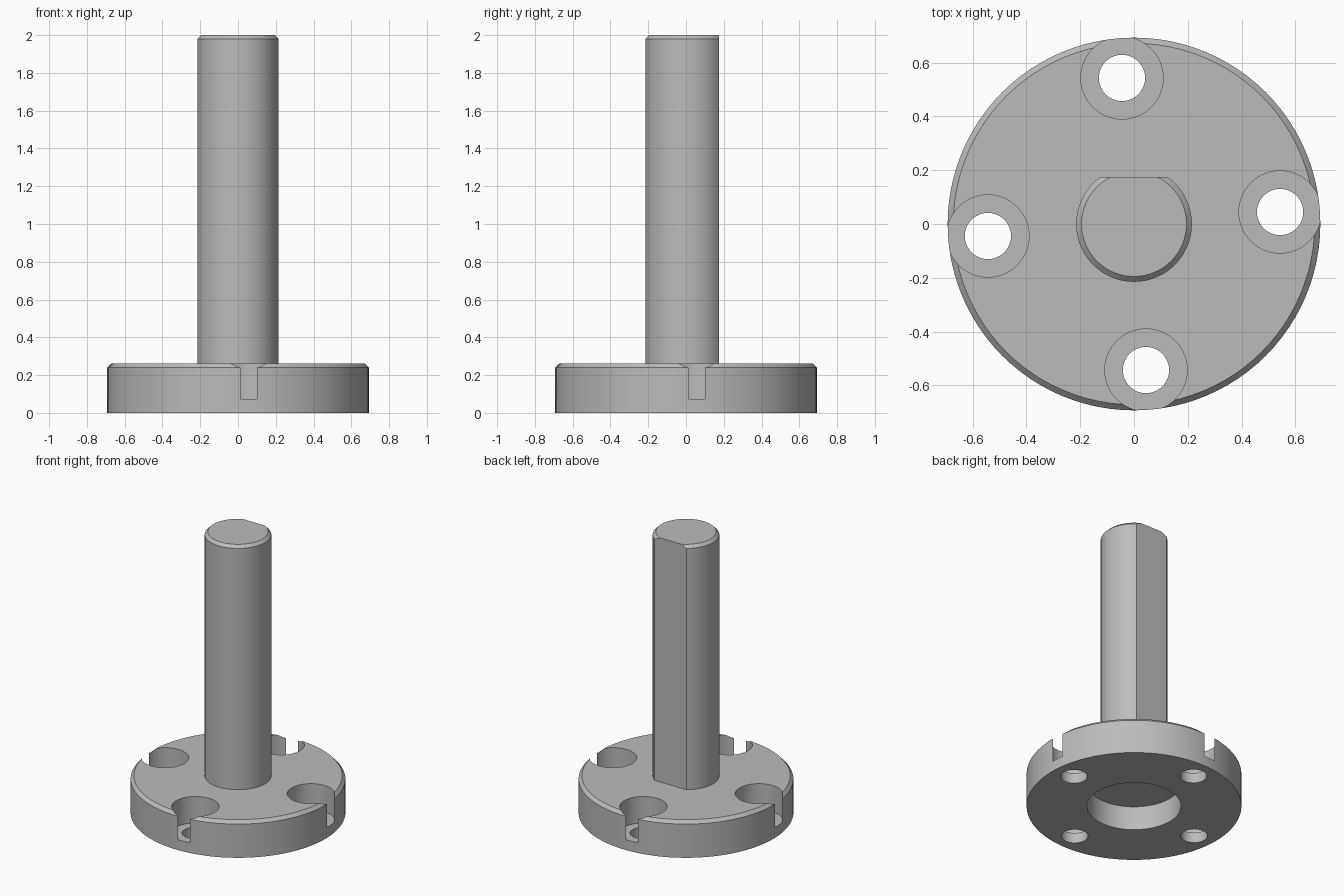
import bpy, bmesh, math

cube = bpy.data.objects.get("Cube")
if cube:
    bpy.data.objects.remove(cube, do_unlink=True)

# Single machined-metal colour
GREY = (0.5, 0.5, 0.5, 1)
metal = bpy.data.materials.new("machined grey")
metal.use_nodes = True
metal.diffuse_color = GREY
metal.node_tree.nodes["Principled BSDF"].inputs["Base Color"].default_value = GREY


def lathe(name, profile, segments, flat_y=None):
    """Revolve (radius, height) points about z, cap both ends, optionally mill a flat."""
    bm = bmesh.new()
    turns = [2 * math.pi * i / segments for i in range(segments)]
    rings = [[bm.verts.new((r * math.cos(a), r * math.sin(a), z)) for a in turns]
             for r, z in profile]
    for low, high in zip(rings, rings[1:]):
        for i in range(segments):
            j = (i + 1) % segments
            bm.faces.new((low[i], low[j], high[j], high[i]))
    bm.faces.new(rings[0])
    bm.faces.new(rings[-1])
    if flat_y is not None:
        geom = bm.verts[:] + bm.edges[:] + bm.faces[:]
        bmesh.ops.bisect_plane(bm, geom=geom, plane_co=(0, flat_y, 0),
                               plane_no=(0, 1, 0), clear_outer=True)
        bmesh.ops.holes_fill(bm, edges=[e for e in bm.edges if e.is_boundary], sides=0)
    bmesh.ops.recalc_face_normals(bm, faces=bm.faces[:])
    mesh = bpy.data.meshes.new(name)
    bm.to_mesh(mesh)
    bm.free()
    mesh.materials.append(metal)
    obj = bpy.data.objects.new(name, mesh)
    bpy.context.collection.objects.link(obj)
    return obj


def activate(obj):
    bpy.ops.object.select_all(action='DESELECT')
    obj.select_set(True)
    bpy.context.view_layer.objects.active = obj


# Flange: chamfered disc with a round recess underneath
flange = lathe("flange", [(0.303, 0.17), (0.303, 0), (0.693, 0), (0.693, 0.24),
                          (0.672, 0.262), (0.2, 0.262)], 96)

# Four counterbored bolt holes that break through the rim
for k in range(4):
    angle = math.radians(4.7 + 90 * k)
    cutter = lathe("bolt_hole_cutter", [(0.086, -0.1), (0.086, 0.073),
                                        (0.153, 0.073), (0.153, 0.4)], 64)
    cutter.location = (0.545 * math.cos(angle), 0.545 * math.sin(angle), 0)
    cutter.rotation_euler.z = angle
    cutter.hide_render = True
    bpy.context.view_layer.update()
    cut = flange.modifiers.new("bolt_hole", 'BOOLEAN')
    cut.operation = 'DIFFERENCE'
    cut.solver = 'EXACT'
    cut.object = cutter
    activate(flange)
    bpy.ops.object.modifier_apply(modifier=cut.name)
    bpy.data.objects.remove(cutter, do_unlink=True)

# Shaft: chamfered rod with one flat along the back
shaft = lathe("shaft", [(0.215, 0.25), (0.215, 1.98), (0.195, 2)], 80, flat_y=0.175)

for part in (flange, shaft):
    activate(part)
    bpy.ops.object.shade_smooth_by_angle(angle=math.radians(30))
